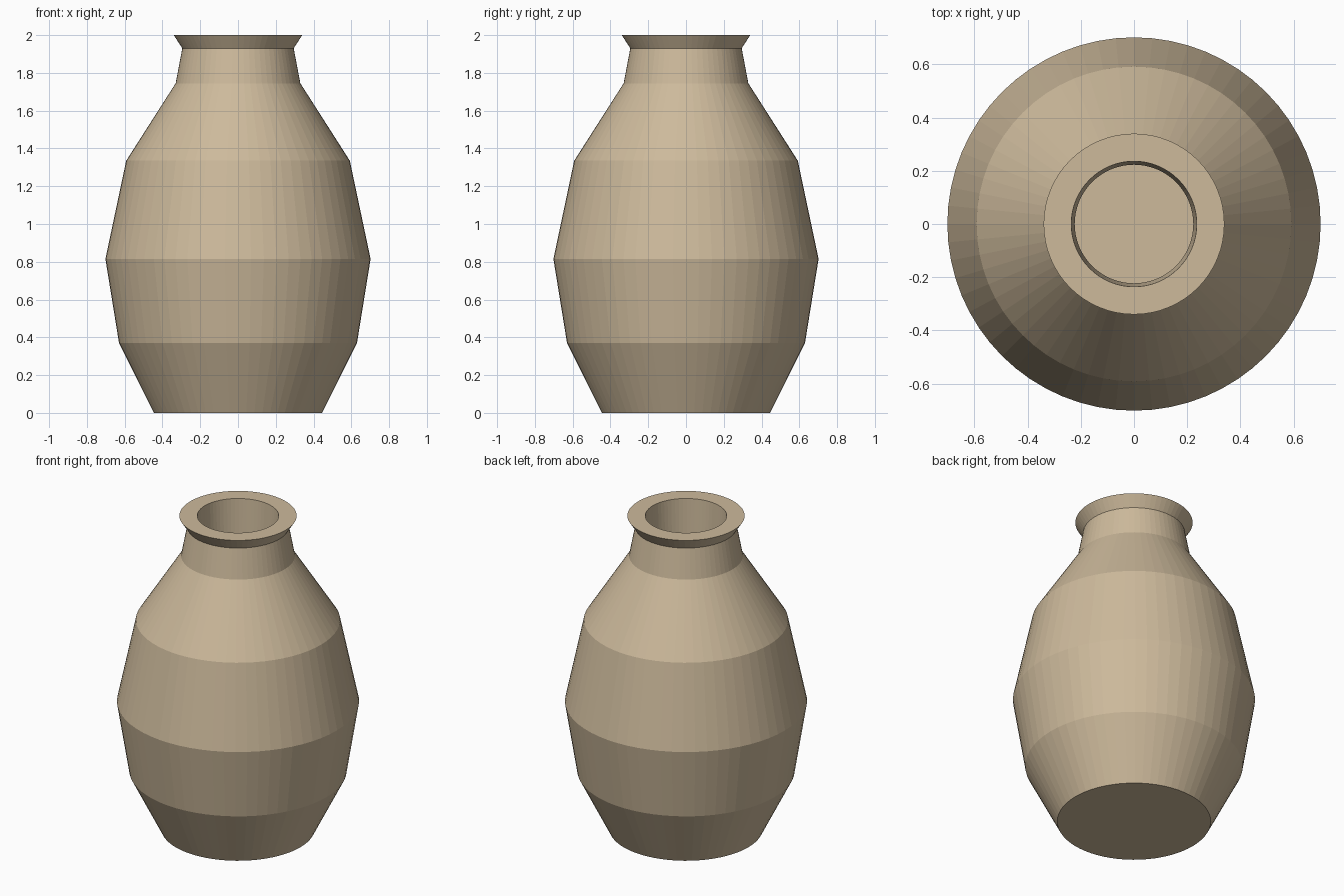
import bpy
import bmesh
from math import cos, sin, tau

SIDES = 64

cube = bpy.data.objects.get("Cube")
if cube:
    bpy.data.objects.remove(cube, do_unlink=True)

# One sandy clay colour
clay = bpy.data.materials.new("sandy clay")
clay.use_nodes = True
colour = (0.61, 0.49, 0.33, 1.0)
clay.diffuse_color = colour
bsdf = next(n for n in clay.node_tree.nodes if n.type == "BSDF_PRINCIPLED")
bsdf.inputs["Base Color"].default_value = colour
bsdf.inputs["Roughness"].default_value = 0.9


def lathe(name, profile, material):
    """Turn a (radius, height) profile around z and cap both of its ends."""
    bm = bmesh.new()
    rings = []
    for radius, height in profile:
        rings.append([bm.verts.new((radius * cos(tau * i / SIDES),
                                    radius * sin(tau * i / SIDES), height))
                      for i in range(SIDES)])
    for low, high in zip(rings, rings[1:]):
        for i in range(SIDES):
            j = (i + 1) % SIDES
            bm.faces.new((low[i], low[j], high[j], high[i]))
    bm.faces.new(list(reversed(rings[0])))
    bm.faces.new(rings[-1])
    bmesh.ops.recalc_face_normals(bm, faces=bm.faces[:])
    mesh = bpy.data.meshes.new(name)
    bm.to_mesh(mesh)
    bm.free()
    mesh.materials.append(material)
    obj = bpy.data.objects.new(name, mesh)
    bpy.context.scene.collection.objects.link(obj)
    return obj


# Outer wall from the foot up to the flared lip
outer = [(0.445, 0), (0.63, 0.37), (0.702, 0.815), (0.592, 1.335),
         (0.33, 1.745), (0.295, 1.93), (0.34, 2.0)]
# Inner wall from the mouth down to the floor of the hollow
inner = [(0.236, 2.0), (0.223, 1.745), (0.485, 1.335), (0.595, 0.815),
         (0.525, 0.37), (0.39, 0.1)]

lathe("vase_body", outer + inner, clay)
